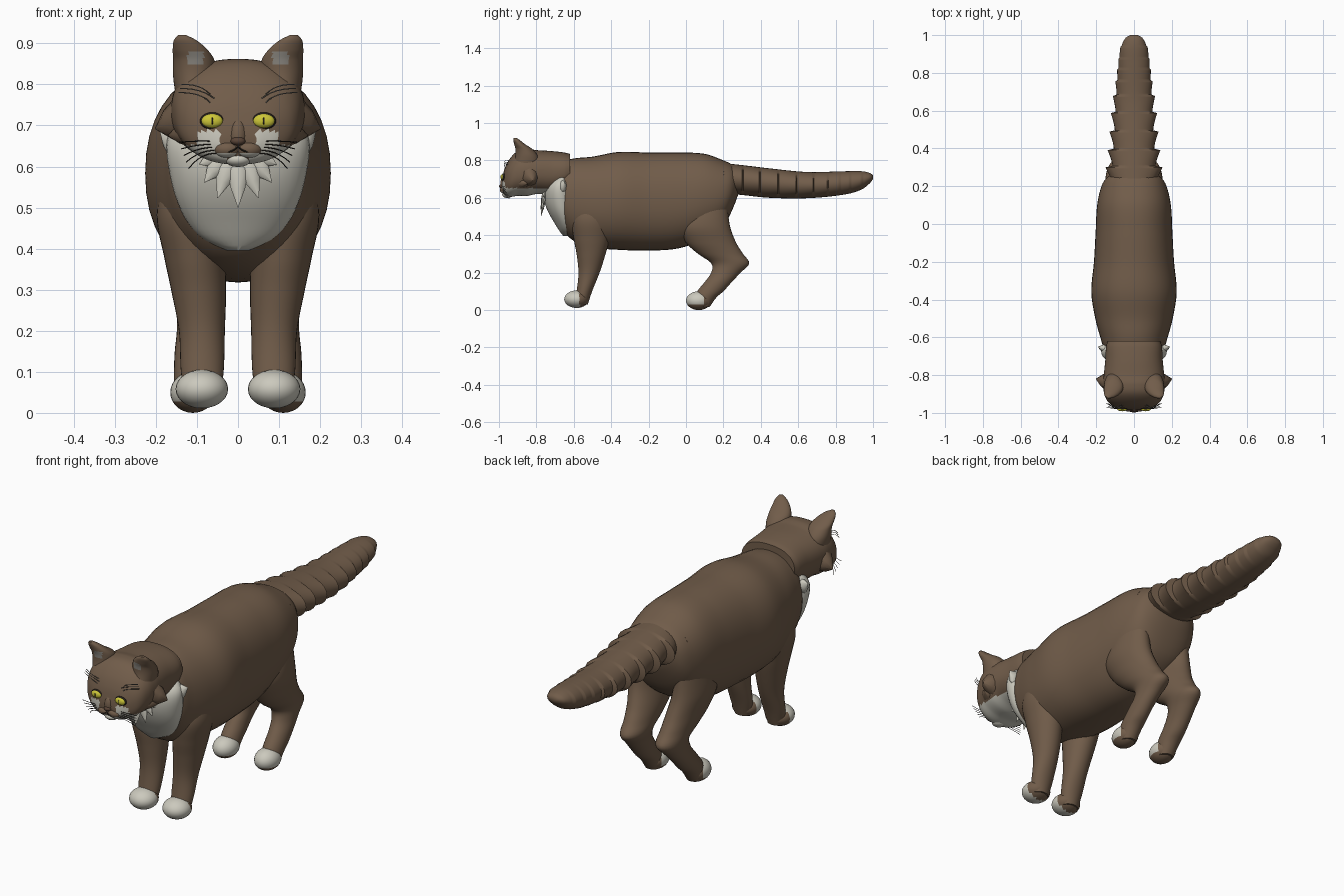
import bpy, bmesh, math
from mathutils import Vector, Matrix
from mathutils.bvhtree import BVHTree

if "Cube" in bpy.data.objects:
    bpy.data.objects.remove(bpy.data.objects["Cube"])


def material(name, rgb):
    m = bpy.data.materials.new(name)
    m.diffuse_color = (*rgb, 1)
    m.use_nodes = True
    m.node_tree.nodes["Principled BSDF"].inputs["Base Color"].default_value = m.diffuse_color
    return m


BROWN = material("brown fur", (0.165, 0.108, 0.068))
WHITE = material("white fur", (0.60, 0.585, 0.51))
YELLOW = material("yellow eye", (0.60, 0.56, 0.04))
DARK = material("dark line", (0.02, 0.016, 0.012))
GREY = material("grey inner ear", (0.24, 0.225, 0.20))
NOSE = material("nose brown", (0.10, 0.058, 0.038))


def finish(name, bm, mats, rule=None, angle=50):
    """Turn a bmesh into a smooth object, colouring faces by a rule."""
    bmesh.ops.recalc_face_normals(bm, faces=bm.faces)
    for f in bm.faces:
        f.smooth = True
        if rule:
            f.material_index = int(rule(f.calc_center_median(), f.normal))
    mesh = bpy.data.meshes.new(name)
    bm.to_mesh(mesh)
    bm.free()
    for m in mats:
        mesh.materials.append(m)
    mesh.set_sharp_from_angle(angle=math.radians(angle))
    ob = bpy.data.objects.new(name, mesh)
    bpy.context.collection.objects.link(ob)
    return ob


def sample(rows, t):
    """Smooth interpolation of a table whose first column is position."""
    i = 0
    while i < len(rows) - 2 and t > rows[i + 1][0]:
        i += 1
    a, b = rows[i], rows[i + 1]
    p, q = rows[max(i - 1, 0)], rows[min(i + 2, len(rows) - 1)]
    h = b[0] - a[0]
    u = (t - a[0]) / h
    out = []
    for k in range(1, len(a)):
        ma = (b[k] - p[k]) / (b[0] - p[0]) * h
        mb = (q[k] - a[k]) / (q[0] - a[0]) * h
        out.append((2*u**3 - 3*u**2 + 1) * a[k] + (u**3 - 2*u**2 + u) * ma
                   + (3*u**2 - 2*u**3) * b[k] + (u**3 - u**2) * mb)
    return out


def loft(name, axis, rows, mats, rule=None, steps=40, seg=32, power=2.0, warp=None, s=1):
    """Skin over oval sections: (position, centre x, half width, low, high)."""
    bm = bmesh.new()
    rings = []
    for i in range(steps + 1):
        t = rows[0][0] + (rows[-1][0] - rows[0][0]) * i / steps
        xc, rx, lo, hi = sample(rows, t)
        ring = []
        for k in range(seg):
            a = 2 * math.pi * k / seg
            c, d = math.cos(a), math.sin(a)
            x = s * xc + rx * math.copysign(abs(c) ** (2 / power), c)
            v = (lo + hi) / 2 + (hi - lo) / 2 * math.copysign(abs(d) ** (2 / power), d)
            co = Vector((x, t, v)) if axis == 'y' else Vector((x, v, t))
            ring.append(bm.verts.new(warp(co) if warp else co))
        rings.append(ring)
    for r0, r1 in zip(rings, rings[1:]):
        for k in range(seg):
            j = (k + 1) % seg
            bm.faces.new((r0[k], r0[j], r1[j], r1[k]))
    bm.faces.new(rings[0])
    bm.faces.new(rings[-1])
    return finish(name, bm, mats, rule)


def ball(name, centre, radii, mats, rule=None, seg=28):
    bm = bmesh.new()
    bmesh.ops.create_uvsphere(bm, u_segments=seg, v_segments=seg // 2, radius=1,
                              matrix=Matrix.Translation(centre) @ Matrix.Diagonal((*radii, 1)))
    return finish(name, bm, mats, rule)


def tuft(name, base, tip, normal, width, thick, mat):
    """Pointed leaf-shaped lock of fur."""
    base, tip = Vector(base), Vector(tip)
    z = (tip - base).normalized()
    y = (Vector(normal) - z * z.dot(Vector(normal))).normalized()
    x = y.cross(z)
    bm = bmesh.new()
    rings = []
    for f, w in ((0, .6), (.3, 1), (.65, .65), (1, .02)):
        rings.append([bm.verts.new(base.lerp(tip, f) + w * (
            x * width * math.cos(k * math.pi / 4) + y * thick * math.sin(k * math.pi / 4)))
            for k in range(8)])
    for r0, r1 in zip(rings, rings[1:]):
        for k in range(8):
            bm.faces.new((r0[k], r0[(k + 1) % 8], r1[(k + 1) % 8], r1[k]))
    bm.faces.new(rings[0])
    bm.faces.new(rings[-1])
    return finish(name, bm, [mat])


def hair(name, pts, radius, mat):
    """Thin bent hair made from a bevelled curve."""
    cu = bpy.data.curves.new(name, 'CURVE')
    cu.dimensions = '3D'
    cu.bevel_depth = radius
    cu.bevel_resolution = 0
    sp = cu.splines.new('POLY')
    n = 6
    sp.points.add(n)
    a, b, c = (Vector(p) for p in pts)
    for i in range(n + 1):
        u = i / n
        sp.points[i].co = (*((1 - u)**2 * a + 2*u*(1 - u) * b + u*u * c), 1)
    cu.materials.append(mat)
    bpy.context.collection.objects.link(bpy.data.objects.new(name, cu))


# Torso
loft("torso", 'y', [
    (-.70, 0, .10, .52, .74), (-.66, 0, .155, .43, .79), (-.60, 0, .178, .37, .81),
    (-.50, 0, .205, .335, .82), (-.36, 0, .226, .322, .845), (-.2, 0, .212, .318, .842),
    (-.04, 0, .203, .33, .842), (.1, 0, .195, .38, .835), (.2, 0, .172, .45, .80),
    (.25, 0, .14, .54, .775), (.28, 0, .08, .62, .74)], [BROWN], steps=60, seg=40, power=2.2)


# Tail with saw-toothed fur along its sides
def saw(co):
    if .2 < co.y < .76:
        u = ((co.y - .205) / .096) % 1
        co.x *= 1 + (.38 - .3 * (co.y - .2)) * (u ** 1.5) * min(1, abs(co.x) / .08)
    elif .76 <= co.y < .95:
        co.x *= 1 + .08 * (((co.y - .76) / .06) % 1)
    return co


loft("tail", 'y', [
    (.16, 0, .11, .63, .79), (.3, 0, .113, .615, .775), (.45, 0, .104, .60, .757),
    (.65, 0, .094, .598, .738), (.85, 0, .080, .618, .742), (.94, 0, .066, .645, .742),
    (.985, 0, .045, .68, .732), (1.0, 0, .02, .70, .72)], [BROWN], steps=120, seg=28, warp=saw)


# Head with pale jaw and under-eye patches
def face_rule(c, n):
    jaw = c.z < .652 and c.y < -.70 and (abs(c.x) > .025 or n.z < -.6)
    patch = .03 < abs(c.x) < .10 and .63 < c.z < .69 - .25 * abs(abs(c.x) - .06) and c.y < -.9
    return jaw or patch


head = loft("head", 'y', [
    (-.985, 0, .045, .64, .69), (-.972, 0, .092, .615, .75), (-.945, 0, .135, .605, .805),
    (-.90, 0, .157, .61, .85), (-.85, 0, .163, .61, .862), (-.8, 0, .16, .62, .855),
    (-.72, 0, .152, .62, .85), (-.65, 0, .148, .64, .842), (-.62, 0, .14, .66, .835)],
    [BROWN, WHITE], face_rule, steps=90, seg=72, power=2.3)
bm = bmesh.new()
bm.from_mesh(head.data)
tree = BVHTree.FromBMesh(bm)
bm.free()


def face_y(x, z):
    hit = tree.ray_cast(Vector((x, -2, z)), Vector((0, 1, 0)))[0]
    return hit.y if hit else -.93


# Muzzle, nose, mouth and chest bib
ball("nose_bridge", (0, -.965, .675), (.024, .028, .045), [BROWN])
ball("nose", (0, -.985, .662), (.018, .014, .011), [NOSE])
ball("chin", (0, -.955, .617), (.032, .028, .018), [WHITE])
loft("chest_bib", 'z', [
    (.395, 0, .025, -.655, -.60), (.42, 0, .08, -.675, -.59), (.46, 0, .12, -.70, -.58),
    (.52, 0, .15, -.735, -.58), (.58, 0, .166, -.757, -.58), (.64, 0, .174, -.76, -.59),
    (.68, 0, .168, -.745, -.60), (.715, 0, .14, -.71, -.62)], [WHITE], steps=24, seg=36)
for i in range(7):
    a = (i - 3) * .42
    r = .135 - .012 * abs(i - 3)
    tuft("chest_tuft", (.03 * math.sin(a), -.755, .635),
         (r * math.sin(a), -.775 + .006 * abs(i - 3), .635 - r * math.cos(a)),
         (0, 1, 0), .027, .014, WHITE)

for s in (-1, 1):
    # Muzzle pads and mouth lines
    ball("muzzle_pad", (s * .026, -.965, .642), (.034, .029, .022), [BROWN, WHITE],
         lambda c, n: c.z < .634)
    hair("mouth_line", [(0, -.992, .648), (s * .02, -1.0, .628), (s * .05, -.975, .638)], .0018, DARK)

    # Eyes: dark rim, yellow eye, slit pupil
    ex, ez = s * .063, .711
    ey = face_y(ex, ez)
    for nm, dy, r, mat in (("eye_rim", .002, (.030, .010, .021), DARK),
                           ("eye", -.003, (.026, .011, .017), YELLOW),
                           ("pupil", -.011, (.003, .004, .010), DARK)):
        ball(nm, (ex, ey + dy, ez), r, [mat], seg=20)

    # Ears with a grey patch in front
    loft("ear", 'z', [
        (.76, .105, .045, -.925, -.78), (.82, .106, .052, -.912, -.79),
        (.86, .108, .050, -.912, -.82), (.885, .117, .042, -.918, -.858),
        (.908, .129, .027, -.923, -.888), (.92, .136, .010, -.922, -.905)],
        [BROWN, GREY], lambda c, n: n.y < -.2 and .848 < c.z < .882 and .083 < abs(c.x) < .122,
        steps=40, seg=40, s=s)

    # Cheek and collar fur
    tuft("cheek_tuft", (s * .11, -.84, .72), (s * .202, -.82, .692), (0, 1, 0), .058, .05, BROWN)
    tuft("cheek_fur", (s * .10, -.88, .685), (s * .17, -.85, .675), (0, 1, 0), .035, .04, BROWN)
    tuft("collar_tuft", (s * .13, -.665, .65), (s * .19, -.65, .685), (0, 1, 0), .04, .025, WHITE)

    # Whiskers and brow hairs
    for i in range(5):
        z = .632 + .007 * i
        hair("whisker", [(s * .045, -.975, z), (s * .09, -.985, z + .004),
                         (s * (.12 + .006 * i), -.945 - .006 * i, .595 + .016 * i)], .0013, DARK)
    for i in range(3):
        x0, z0 = .068 - .01 * (i == 1), .756 + .01 * i
        hair("brow_hair", [(s * x0, face_y(s * x0, z0), z0), (s * .09, -.985, z0 + .025),
                           (s * (.145 - .004 * i), -.95, z0 + .024)], .0014, GREY)

    # Front legs and paws
    loft("front_leg", 'z', [
        (.03, .087, .042, -.60, -.525), (.1, .087, .052, -.585, -.502),
        (.2, .088, .056, -.575, -.462), (.3, .096, .067, -.585, -.43),
        (.38, .106, .074, -.60, -.41), (.48, .12, .078, -.61, -.40), (.58, .12, .06, -.58, -.42)],
        [BROWN], s=s)
    ball("front_paw", (s * .088, -.585, .058), (.064, .066, .047), [BROWN, WHITE],
         lambda c, n: c.y < -.568)

    # Hind legs and paws
    loft("hind_leg", 'z', [
        (.015, .11, .035, .06, .125), (.07, .11, .045, .05, .165), (.1, .11, .046, .06, .20),
        (.15, .108, .046, .10, .245), (.2, .101, .048, .135, .292), (.25, .094, .056, .135, .338),
        (.3, .096, .062, .065, .305), (.36, .102, .07, 0, .268), (.45, .115, .073, -.04, .235),
        (.58, .115, .055, .02, .22)], [BROWN], steps=50, s=s)
    ball("hind_paw", (s * .11, .068, .050), (.055, .068, .050), [BROWN, WHITE],
         lambda c, n: c.y < .10 and c.z > .026)
